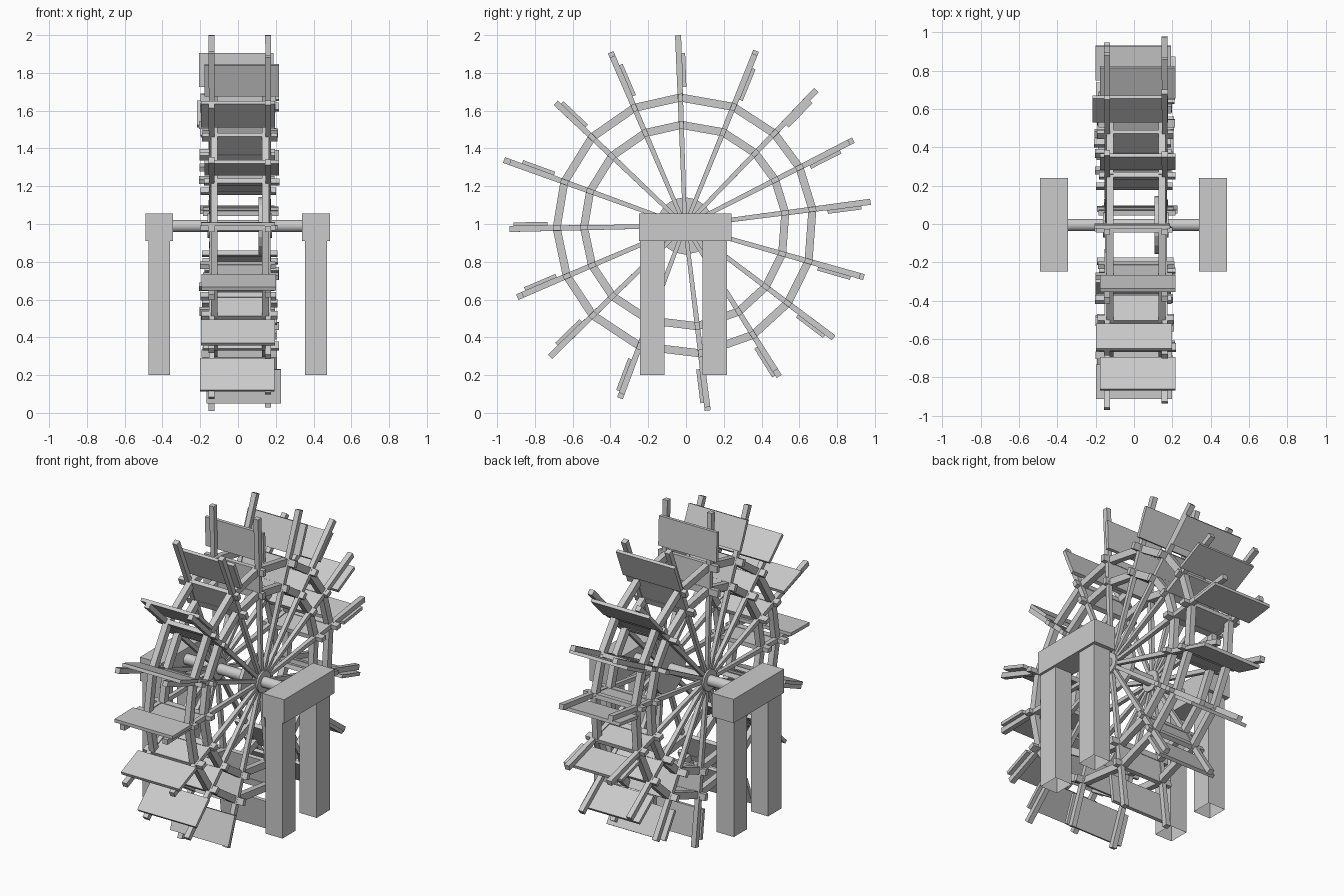
import bpy, bmesh, math, random
from mathutils import Vector, Matrix

random.seed(4)
cube = bpy.data.objects.get("Cube")
if cube:
    bpy.data.objects.remove(cube, do_unlink=True)

grey = bpy.data.materials.new("plain grey")
grey.use_nodes = True
GREY = (0.6, 0.6, 0.6, 1)
grey.diffuse_color = GREY
grey.node_tree.nodes["Principled BSDF"].inputs["Base Color"].default_value = GREY

CY, CZ = -0.005, 0.99          # wheel centre
SIDES = (-0.14, 0.16)          # the two spoke planes
RINGS = (0.535, 0.68)          # ring radii

# per arm: angle, reach, sideways shift of its paddle
ARMS = [(92.1, 1.01, -.01), (67.9, 1.0, .02), (46, 1.0, -.02), (27, 1.0, .02),
        (7.4, .99, -.005), (-16, .985, .02), (-37, .985, 0), (-58, .94, .01),
        (-83, .985, .03), (-110.7, .975, -.005), (-135.9, .995, 0), (-157, .965, .005),
        (-179, .93, 0), (160, 1.02, .02), (136.4, .945, 0), (113.2, 1.0, .02)]


def finish(bm, name, smooth=False):
    """Turn a bmesh into a named object."""
    bmesh.ops.recalc_face_normals(bm, faces=bm.faces)
    mesh = bpy.data.meshes.new(name)
    bm.to_mesh(mesh)
    bm.free()
    mesh.materials.append(grey)
    ob = bpy.data.objects.new(name, mesh)
    bpy.context.collection.objects.link(ob)
    if smooth:
        bpy.ops.object.select_all(action='DESELECT')
        ob.select_set(True)
        bpy.context.view_layer.objects.active = ob
        bpy.ops.object.shade_smooth_by_angle()
    return ob


def box(bm, lo, hi, matrix=Matrix(), taper=1.0, open_bottom=False):
    """Box from lo to hi; taper scales the low-y end."""
    lo, hi = Vector(lo), Vector(hi)
    mid, size = (lo + hi) / 2, hi - lo
    verts = bmesh.ops.create_cube(bm, size=1)["verts"]
    if open_bottom:
        bottom = [f for f in verts[0].link_faces if f.normal.z < -.5]
        faces = {f for v in verts for f in v.link_faces}
        bottom = [f for f in faces if all(v.co.z < 0 for v in f.verts)]
        bmesh.ops.delete(bm, geom=bottom, context='FACES_ONLY')
    for v in verts:
        k = taper if v.co.y < 0 else 1.0
        p = Vector((v.co.x * size.x * k, v.co.y * size.y, v.co.z * size.z * k))
        v.co = matrix @ (p + mid)


def disc(bm, x0, x1, radius, sides):
    """Cylinder along x on the wheel axis."""
    m = Matrix.Translation(((x0 + x1) / 2, CY, CZ)) @ Matrix.Rotation(math.pi / 2, 4, 'Y')
    bmesh.ops.create_cone(bm, cap_ends=True, segments=sides, radius1=radius,
                          radius2=radius, depth=x1 - x0, matrix=m)


def arm_matrix(deg):
    """Frame with local y running outward along an arm."""
    return Matrix.Translation((0, CY, CZ)) @ Matrix.Rotation(math.radians(deg), 4, 'X')


def rim_point(deg, radius):
    a = math.radians(deg)
    return Vector((0, CY + radius * math.cos(a), CZ + radius * math.sin(a)))


# Arms: spokes, paddles, inner boards and cross pegs
spokes, paddles, boards, pegs = (bmesh.new() for _ in range(4))
short_side = {4: 0, 13: 1, 8: 1}
for i, (deg, reach, shift) in enumerate(ARMS):
    m = arm_matrix(deg)
    for s, x in enumerate(SIDES):
        cut = 0.0
        if i and s == short_side.get(i, i % 2):
            cut = random.uniform(.015, .05)
        box(spokes, (x - .016, .03, -.016), (x + .016, reach - cut, .016), m, taper=.65)
    inner = .74 + random.uniform(-.015, .025)
    box(paddles, (shift - .197, inner, -.034), (shift + .197, inner + .18, -.014), m)
    box(boards, (-.125, RINGS[0] - .01, -.01), (.145, RINGS[1] + .01, .01), m)
    for r in RINGS:
        slide = random.uniform(-.015, .015)
        box(pegs, (slide - .195, r - .02, -.013), (slide + .205, r + .02, .013), m)
finish(spokes, "spokes")
finish(paddles, "paddles")
finish(boards, "inner_boards")
finish(pegs, "cross_pegs")

# Rings: straight bars from arm to arm, just inside the spokes
for name, r in zip(("inner_rings", "outer_rings"), RINGS):
    bm = bmesh.new()
    for i, arm in enumerate(ARMS):
        a, b = rim_point(arm[0], r), rim_point(ARMS[(i + 1) % len(ARMS)][0], r)
        d = b - a
        m = Matrix.Translation(a) @ Matrix.Rotation(math.atan2(d.z, d.y), 4, 'X')
        for x in (-.126, .146):
            box(bm, (x - .018, -.003, -.021), (x + .018, d.length + .003, .021), m)
    finish(bm, name)

# Hub and axle
bm = bmesh.new()
for x in SIDES:
    disc(bm, x - .021, x + .021, .065, 16)
finish(bm, "hub_collars", True)
bm = bmesh.new()
disc(bm, .108, .13, .152, 16)
finish(bm, "hub_plate")
bm = bmesh.new()
disc(bm, -.36, .36, .032, 24)
finish(bm, "axle", True)

# Supports: a bearing beam on two legs at each side
for name, x in (("right", -.417), ("left", .413)):
    bm = bmesh.new()
    box(bm, (x - .073, -.248, .91), (x + .073, .24, 1.055))
    finish(bm, name + "_beam")
    bm = bmesh.new()
    for y0 in (-.243, .088):
        box(bm, (x - .058, y0, .2), (x + .058, y0 + .128, .91), open_bottom=True)
    finish(bm, name + "_legs")
